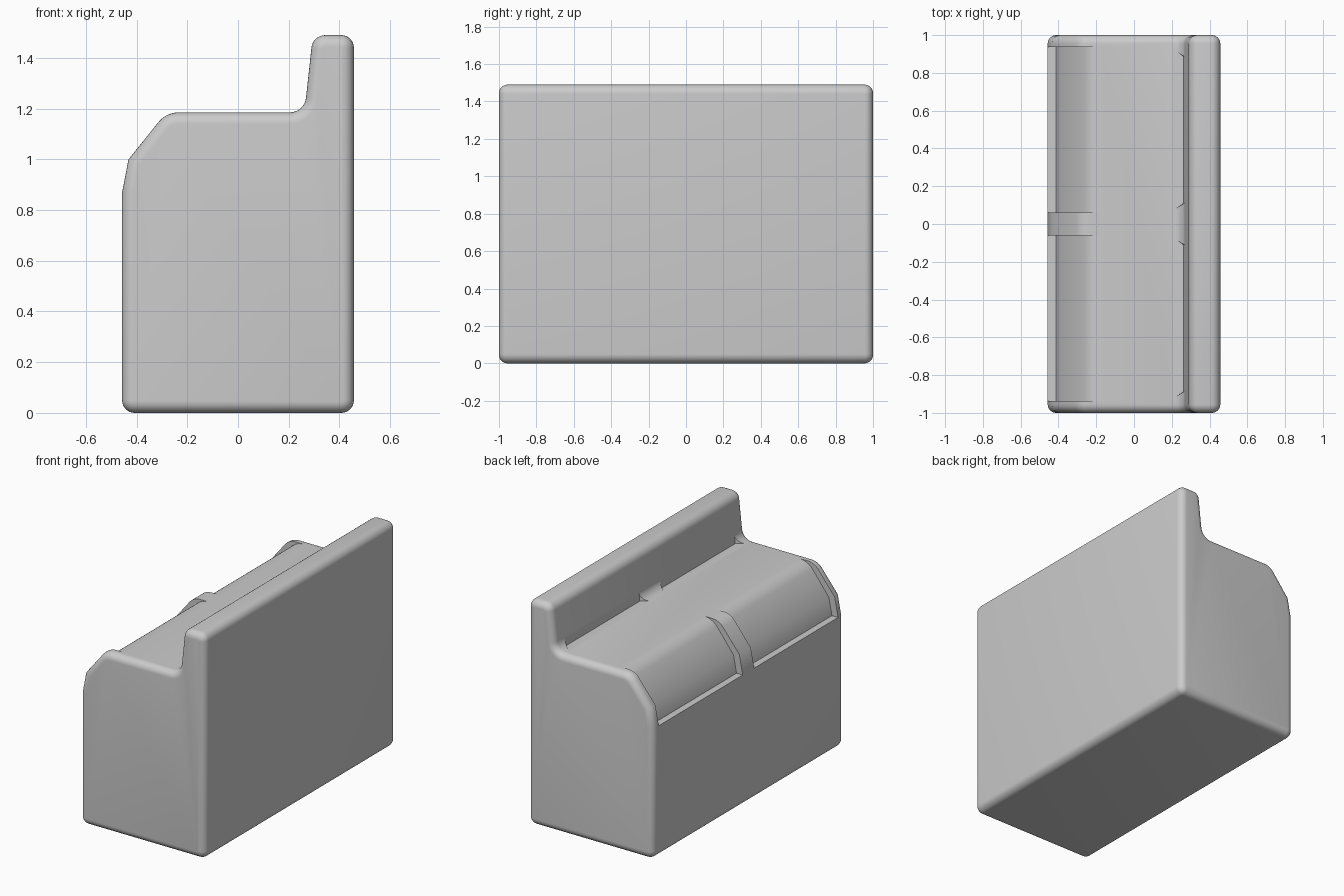
import bpy, bmesh, math
from mathutils import Vector

if "Cube" in bpy.data.objects:
    bpy.data.objects.remove(bpy.data.objects["Cube"])


def rounded(points, steps=8):
    """Profile of (x, z, radius) corners -> list of (x, z) with arcs."""
    out = []
    n = len(points)
    for i, (x, z, r) in enumerate(points):
        p = Vector((x, z))
        if r == 0:
            out.append(p)
            continue
        a = (Vector(points[i - 1][:2]) - p).normalized()
        b = (Vector(points[(i + 1) % n][:2]) - p).normalized()
        half = a.angle(b) / 2
        centre = p + (a + b).normalized() * (r / math.sin(half))
        s = p + a * (r / math.tan(half)) - centre
        e = p + b * (r / math.tan(half)) - centre
        sweep = math.pi - 2 * half
        for k in range(steps + 1):
            t = k / steps
            v = (s * math.sin((1 - t) * sweep) + e * math.sin(t * sweep)) / math.sin(sweep)
            out.append(centre + v)
    return out


def extrude(name, profile, y0, y1, edge_round=0.0, taper=None):
    """Extrude an x-z profile along y, optionally rounding the end rims."""
    bm = bmesh.new()
    lo = [bm.verts.new((x, y0, z)) for x, z in profile]
    hi = [bm.verts.new((x, y1, z)) for x, z in profile]
    n = len(profile)
    caps = [bm.faces.new(lo), bm.faces.new(hi[::-1])]
    for i in range(n):
        j = (i + 1) % n
        bm.faces.new((lo[i], hi[i], hi[j], lo[j]))
    if taper:
        limit, shift = taper
        for v in lo:
            v.co.y -= shift if v.co.x < limit else 0
        for v in hi:
            v.co.y += shift if v.co.x < limit else 0
    bmesh.ops.recalc_face_normals(bm, faces=bm.faces)
    if edge_round:
        rim = [e for f in caps for e in f.edges]
        bmesh.ops.bevel(bm, geom=rim, offset=edge_round, segments=6, profile=0.5,
                        affect='EDGES', clamp_overlap=False)
    mesh = bpy.data.meshes.new(name)
    bm.to_mesh(mesh)
    bm.free()
    obj = bpy.data.objects.new(name, mesh)
    bpy.context.collection.objects.link(obj)
    return obj


# Main cabinet body with raised back
body = extrude("cabinet_body", rounded([
    (-0.457, 0, 0.05), (0.457, 0, 0.05), (0.457, 1.49, 0.05), (0.295, 1.49, 0.055),
    (0.262, 1.185, 0.065), (-0.283, 1.185, 0.1), (-0.432, 1.0, 0), (-0.457, 0.87, 0),
]), -1, 1, edge_round=0.045)

# Cutters: sloped lid recess and crisp inner crease, one pair per lid
lid_cut = rounded([
    (-0.6, 0.87, 0), (-0.412, 0.87, 0), (-0.39, 0.985, 0), (-0.236, 1.1835, 0.12),
    (-0.14, 1.1856, 0), (-0.14, 1.3, 0), (-0.6, 1.3, 0)])
crease_cut = [(0.18, 1.1855), (0.2615, 1.1855), (0.2702, 1.27), (0.18, 1.27)]

cutters = []
for side, (a, b) in {"left": (-0.937, -0.06), "right": (0.06, 0.937)}.items():
    cutters.append(extrude("lid_recess_cutter_" + side, lid_cut, a, b))
    cutters.append(extrude("crease_cutter_" + side, crease_cut, a + 0.05, b - 0.05,
                           taper=(0.22, 0.06)))

bpy.context.view_layer.objects.active = body
body.select_set(True)
for cutter in cutters:
    cutter.hide_render = True
    mod = body.modifiers.new(cutter.name, 'BOOLEAN')
    mod.operation = 'DIFFERENCE'
    mod.solver = 'EXACT'
    mod.object = cutter
    bpy.ops.object.modifier_apply(modifier=mod.name)
for cutter in cutters:
    bpy.data.objects.remove(cutter)

bpy.ops.object.shade_smooth_by_angle(angle=math.radians(30))
